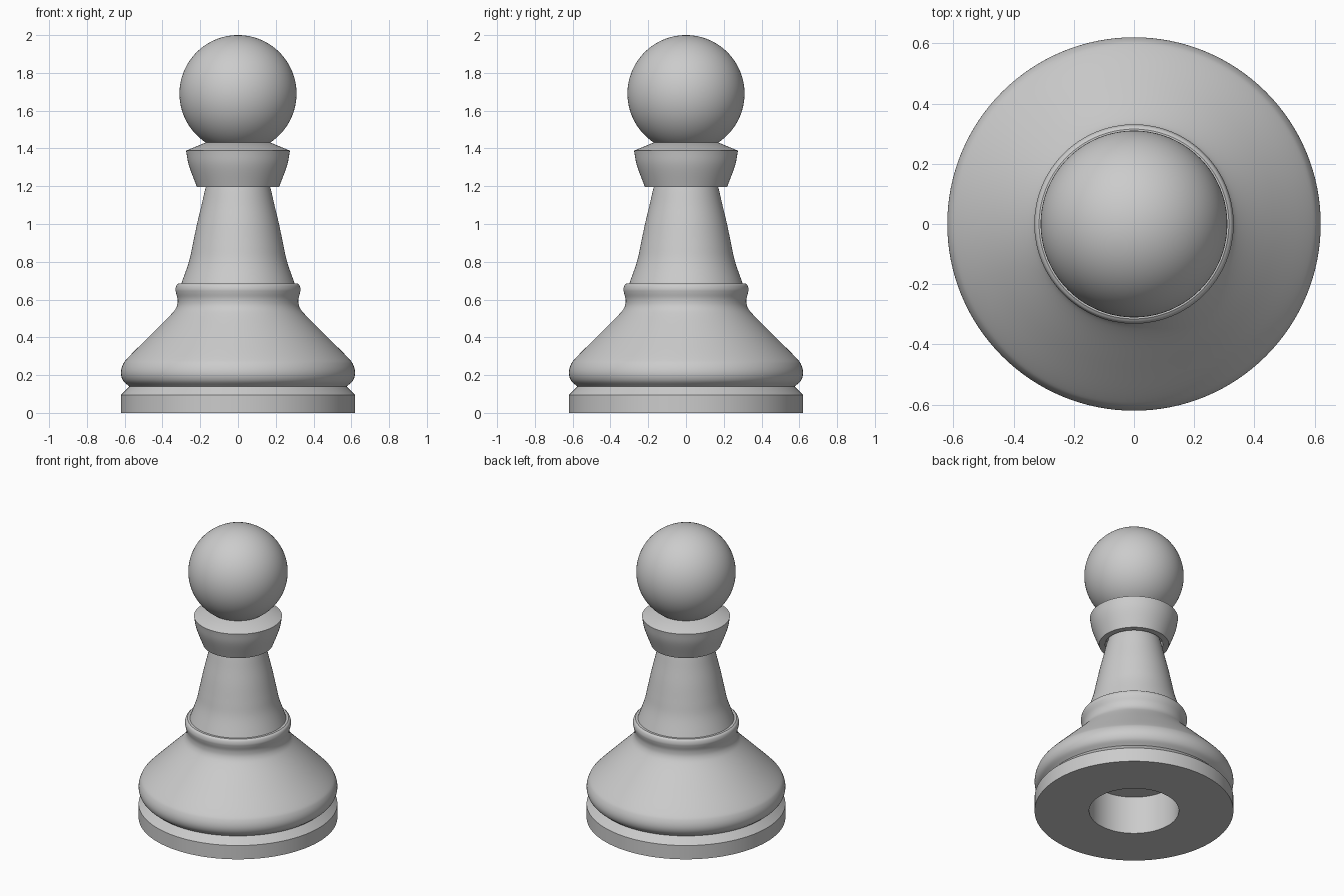
import bpy, bmesh, math
from mathutils import Vector

cube = bpy.data.objects.get("Cube")
if cube:
    bpy.data.objects.remove(cube, do_unlink=True)

SEGMENTS = 128

grey = bpy.data.materials.new("plain grey")
grey.use_nodes = True
COLOUR = (0.6, 0.6, 0.6, 1)
grey.diffuse_color = COLOUR
grey.node_tree.nodes["Principled BSDF"].inputs["Base Color"].default_value = COLOUR


def finish(obj):
    obj.data.materials.append(grey)
    bpy.ops.object.select_all(action="DESELECT")
    obj.select_set(True)
    bpy.context.view_layer.objects.active = obj
    bpy.ops.object.shade_smooth_by_angle(angle=math.radians(28))


def lathe(name, profile):
    """Turn a (radius, height) profile, listed from bottom to top, around z."""
    bm = bmesh.new()
    verts = [bm.verts.new((r, 0, z)) for r, z in profile]
    edges = [bm.edges.new(pair) for pair in zip(verts, verts[1:])]
    bmesh.ops.spin(bm, geom=verts + edges, cent=(0, 0, 0), axis=(0, 0, 1),
                   angle=math.tau, steps=SEGMENTS, use_duplicate=False)
    bmesh.ops.remove_doubles(bm, verts=bm.verts[:], dist=0.0001)
    bmesh.ops.recalc_face_normals(bm, faces=bm.faces[:])
    mesh = bpy.data.meshes.new(name)
    bm.to_mesh(mesh)
    bm.free()
    obj = bpy.data.objects.new(name, mesh)
    bpy.context.collection.objects.link(obj)
    finish(obj)


def smooth(points, steps=5):
    """Round a run of profile points with a Catmull-Rom curve."""
    p = [Vector(q) for q in points]
    p = [2 * p[0] - p[1]] + p + [2 * p[-1] - p[-2]]
    out = []
    for a, b, c, d in zip(p, p[1:], p[2:], p[3:]):
        for i in range(steps):
            t = i / steps
            out.append(tuple(0.5 * (2 * b + (c - a) * t
                                    + (2 * a - 5 * b + 4 * c - d) * t * t
                                    + (3 * b - a - 3 * c + d) * t ** 3)))
    return out + [tuple(p[-2])]


# Foot ring, with the round recess underneath
lathe("foot", [(0, 0.26), (0.28, 0.26), (0.28, 0), (0.62, 0), (0.62, 0.095),
               (0.575, 0.14), (0.28, 0.14)])

# Bulging skirt that sweeps up into a narrow rounded ring
skirt = smooth([(0.575, 0.14), (0.608, 0.17), (0.62, 0.21), (0.61, 0.255), (0.58, 0.295),
                (0.47, 0.405), (0.36, 0.515), (0.326, 0.56), (0.32, 0.60),
                (0.328, 0.635), (0.331, 0.655), (0.326, 0.675), (0.315, 0.685)])
lathe("skirt", [(0.28, 0.14)] + skirt + [(0.2, 0.685)])

# Tapering stem
lathe("stem", smooth([(0.30, 0.685), (0.26, 0.80), (0.24, 0.89), (0.217, 1.0),
                      (0.193, 1.10), (0.172, 1.19), (0.15, 1.26)]))

# Flared collar, open underneath around the stem
lathe("collar", [(0.14, 1.25), (0.18, 1.25), (0.18, 1.197), (0.218, 1.197)]
      + smooth([(0.218, 1.197), (0.26, 1.31), (0.275, 1.388)])[1:]
      + [(0.165, 1.434), (0, 1.434)])

# Ball head
bpy.ops.mesh.primitive_uv_sphere_add(segments=SEGMENTS, ring_count=64, radius=0.31,
                                     location=(0, 0, 1.69))
head = bpy.context.object
head.name = "head"
finish(head)
